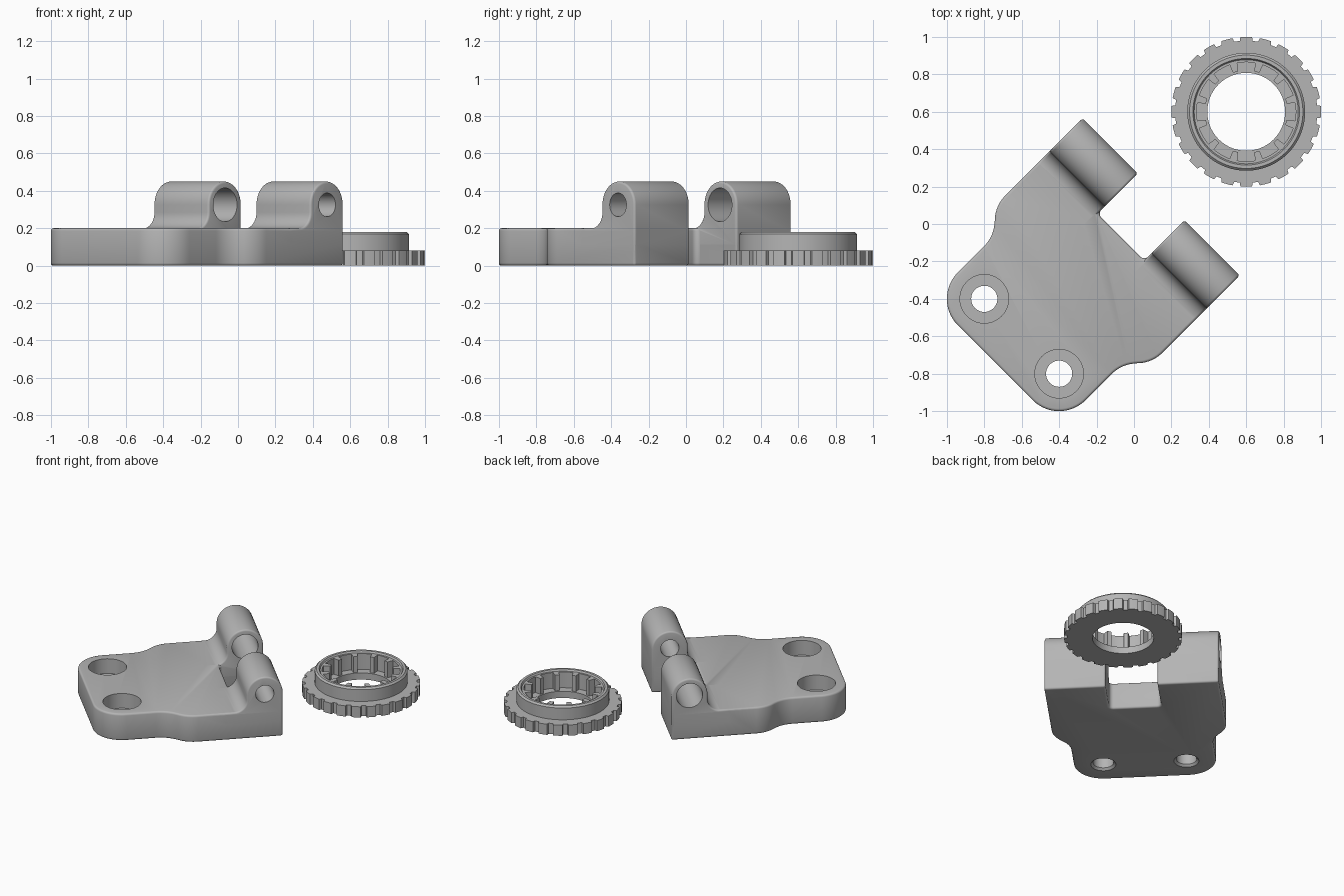
import bpy, bmesh, math
from mathutils import Matrix

if "Cube" in bpy.data.objects:
    bpy.data.objects.remove(bpy.data.objects["Cube"])

grey = bpy.data.materials.new("plain_grey")
grey.diffuse_color = (0.46, 0.46, 0.46, 1)
grey.use_nodes = True
grey.node_tree.nodes["Principled BSDF"].inputs["Base Color"].default_value = grey.diffuse_color


def new_object(name, bm):
    bmesh.ops.recalc_face_normals(bm, faces=bm.faces[:])
    me = bpy.data.meshes.new(name)
    bm.to_mesh(me)
    bm.free()
    ob = bpy.data.objects.new(name, me)
    bpy.context.collection.objects.link(ob)
    me.materials.append(grey)
    return ob


def activate(ob):
    bpy.ops.object.select_all(action='DESELECT')
    ob.select_set(True)
    bpy.context.view_layer.objects.active = ob


def bevel(ob, width):
    m = ob.modifiers.new("edge", 'BEVEL')
    m.width, m.segments = width, 3
    m.limit_method, m.angle_limit = 'ANGLE', math.radians(50)
    m.use_clamp_overlap = False
    activate(ob)
    bpy.ops.object.modifier_apply(modifier=m.name)


def boolean(ob, other, operation):
    m = ob.modifiers.new("bool", 'BOOLEAN')
    m.operation, m.object, m.solver = operation, other, 'EXACT'
    activate(ob)
    bpy.ops.object.modifier_apply(modifier=m.name)
    bpy.data.objects.remove(other)


def smooth(ob):
    activate(ob)
    bpy.ops.object.shade_smooth_by_angle(angle=math.radians(32))


def arc(cx, cy, r, a0, a1, n=10):
    return [(cx + r * math.cos(math.radians(a0 + (a1 - a0) * i / n)),
             cy + r * math.sin(math.radians(a0 + (a1 - a0) * i / n))) for i in range(n + 1)]


def prism(name, points, offset):
    bm = bmesh.new()
    face = bm.faces.new([bm.verts.new(p) for p in points])
    ext = bmesh.ops.extrude_face_region(bm, geom=[face])
    verts = [g for g in ext["geom"] if isinstance(g, bmesh.types.BMVert)]
    bmesh.ops.translate(bm, verts=verts, vec=offset)
    return new_object(name, bm)


def cylinder(r1, r2, depth, matrix):
    bm = bmesh.new()
    bmesh.ops.create_cone(bm, cap_ends=True, segments=48, radius1=r1, radius2=r2,
                          depth=depth, matrix=matrix)
    return new_object("cutter", bm)


# hinge plate: half outline with slot, shoulder curve and round corner, mirrored
W, SLOT, BACK = 0.594, 0.177, 0.205
half = (arc(SLOT - 0.03, -0.07, 0.03, -90, 0, 5)
        + [(SLOT, BACK), (W, BACK)]
        + arc(W - 0.19, -0.38, 0.19, 0, -45)
        + arc(0.483 + 0.19, -0.65, 0.19, 135, 180)[1:]
        + arc(0.283, -0.849, 0.2, 0, -90, 16))
outline = half + [(-x, y) for x, y in reversed(half)]
plate = prism("hinge_plate", [(x, y, 0) for x, y in outline], (0, 0, 0.2))
bevel(plate, 0.014)

# knuckles: round barrel with a fillet running into the plate
CV, CZ, R = 0.08, 0.325, 0.125
profile = ([(BACK, 0.1)] + arc(CV, CZ, R, 0, 180, 24)
           + arc(CV - R - 0.085, 0.285, 0.085, 0, -90, 10)
           + [(-0.2, 0.2), (-0.2, 0.1)])
for start in (-W, SLOT):
    knuckle = prism("knuckle", [(start, v, z) for v, z in profile], (W - SLOT, 0, 0))
    bevel(knuckle, 0.012)
    boolean(plate, knuckle, 'UNION')

# pin bores: wider on one side
for side, radius in ((-1, 0.09), (1, 0.063)):
    place = Matrix.Translation((side * 0.385, CV, CZ)) @ Matrix.Rotation(math.pi / 2, 4, 'Y')
    boolean(plate, cylinder(radius, radius, 0.6 if side > 0 else 0.5, place), 'DIFFERENCE')

# counterbored screw holes with a small chamfer underneath
for side in (-1, 1):
    for r1, r2, z0, z1 in ((0.13, 0.13, 0.09, 0.3), (0.07, 0.07, -0.1, 0.15),
                           (0.1, 0.07, -0.015, 0.015)):
        place = Matrix.Translation((side * 0.283, -0.849, (z0 + z1) / 2))
        boolean(plate, cylinder(r1, r2, z1 - z0, place), 'DIFFERENCE')
plate.rotation_euler.z = -math.pi / 4
smooth(plate)

# toothed ring: cross-section swept round, notched outside, ribbed inside
STEPS = 480
bm = bmesh.new()
loops = []
for i in range(STEPS):
    deg = i * 360 / STEPS
    outer = 0.38 if abs(deg % 15 - 7.5) < 3 else 0.4
    inner = 0.22 if abs(deg % 30 - 15) < 4 else 0.265
    section = [(outer, 0), (outer, 0.08), (0.315, 0.08), (0.315, 0.168), (0.303, 0.18),
               (0.285, 0.18), (0.278, 0.168), (inner, 0.168), (inner, 0.05),
               (0.208, 0.05), (0.208, 0)]
    c, s = math.cos(math.radians(deg)), math.sin(math.radians(deg))
    loops.append([bm.verts.new((0.6 + r * c, 0.6 + r * s, z)) for r, z in section])
for a, b in zip(loops, loops[1:] + loops[:1]):
    for k in range(len(a)):
        j = (k + 1) % len(a)
        bm.faces.new((a[k], b[k], b[j], a[j]))
smooth(new_object("toothed_ring", bm))
